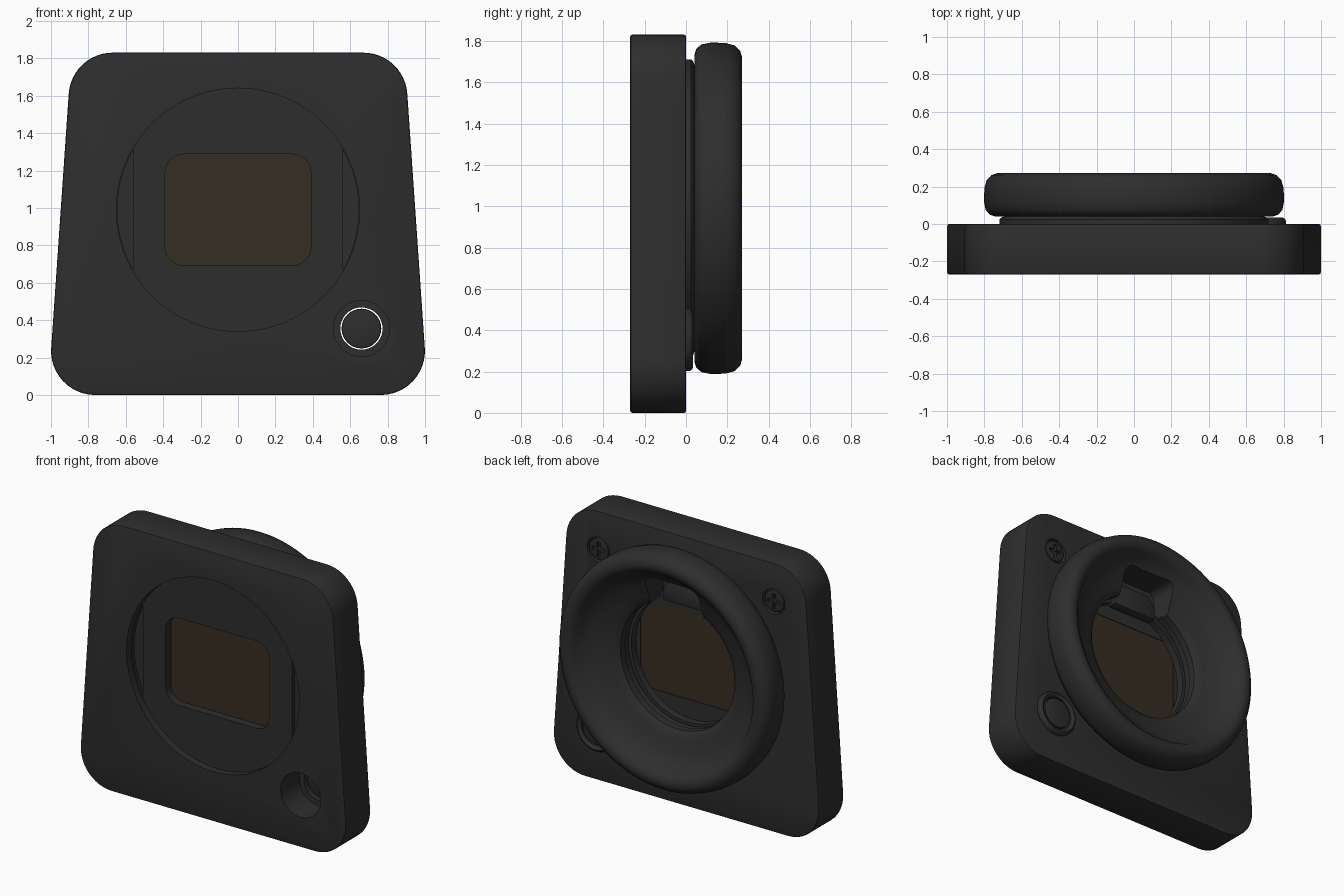
import bpy, bmesh, math
from mathutils import Vector

if "Cube" in bpy.data.objects:
    bpy.data.objects.remove(bpy.data.objects["Cube"])


def material(name, rgb):
    m = bpy.data.materials.new(name)
    m.use_nodes = True
    m.diffuse_color = (*rgb, 1)
    m.node_tree.nodes["Principled BSDF"].inputs["Base Color"].default_value = (*rgb, 1)
    return m


BLACK = material("matte black", (0.027, 0.027, 0.027))
AMBER = material("dark amber glass", (0.037, 0.026, 0.016))
CZ = 0.99                      # height of the optical axis
BUTTON = (0.66, 0.355)
TAU = 2 * math.pi


def finish(name, bm, mat):
    bmesh.ops.recalc_face_normals(bm, faces=bm.faces)
    mesh = bpy.data.meshes.new(name)
    bm.to_mesh(mesh)
    bm.free()
    mesh.materials.append(mat)
    ob = bpy.data.objects.new(name, mesh)
    bpy.context.collection.objects.link(ob)
    return ob


def rounded(corners, r, n=12):
    """Fillet every corner of an outline."""
    pts = [Vector(c) for c in corners]
    out = []
    for i, p in enumerate(pts):
        u = (pts[i - 1] - p).normalized()
        v = (pts[(i + 1) % len(pts)] - p).normalized()
        half = u.angle(v) / 2
        c = p + (u + v).normalized() * r / math.sin(half)
        a, b = p + u * r / math.tan(half) - c, p + v * r / math.tan(half) - c
        turn = a.angle_signed(b)
        a0 = math.atan2(a.y, a.x)
        for k in range(n + 1):
            t = a0 - turn * k / n
            out.append(c + Vector((math.cos(t), math.sin(t))) * r)
    return out


def rect(x, z, w, h):
    return [(x - w, z - h), (x + w, z - h), (x + w, z + h), (x - w, z + h)]


def prism(name, outline, y0, y1, mat=BLACK):
    """Extrude an x-z outline from y0 to y1."""
    bm = bmesh.new()
    face = bm.faces.new([bm.verts.new((p[0], y0, p[1])) for p in outline])
    ext = bmesh.ops.extrude_face_region(bm, geom=[face])["geom"]
    bmesh.ops.translate(bm, vec=(0, y1 - y0, 0),
                        verts=[g for g in ext if isinstance(g, bmesh.types.BMVert)])
    return finish(name, bm, mat)


def disc(name, centre, r, y0, y1, n=96):
    return prism(name, [(centre[0] + r * math.cos(TAU * k / n),
                         centre[1] + r * math.sin(TAU * k / n)) for k in range(n)], y0, y1)


def lathe(name, centre, profile, n=96):
    """Revolve a closed (radius, y) profile about an axis along y."""
    bm = bmesh.new()
    rings = []
    for k in range(n):
        c, s = math.cos(TAU * k / n), math.sin(TAU * k / n)
        rings.append([bm.verts.new((centre[0] + r * c, y, centre[1] + r * s)) for r, y in profile])
    m = len(profile)
    for k in range(n):
        a, b = rings[k], rings[(k + 1) % n]
        for j in range(m):
            bm.faces.new((a[j], a[(j + 1) % m], b[(j + 1) % m], b[j]))
    return finish(name, bm, BLACK)


def bake(ob):
    """Turn the modifier result into the mesh."""
    dg = bpy.context.evaluated_depsgraph_get()
    mesh = bpy.data.meshes.new_from_object(ob.evaluated_get(dg))
    ob.modifiers.clear()
    ob.data = mesh


def bevel(ob, width, segments=2):
    m = ob.modifiers.new("Bevel", 'BEVEL')
    m.width, m.segments, m.limit_method = width, segments, 'ANGLE'
    m.angle_limit = math.radians(40)
    bake(ob)


def cut(ob, *cutters):
    for c in cutters:
        m = ob.modifiers.new("Cut", 'BOOLEAN')
        m.operation, m.solver, m.object = 'DIFFERENCE', 'EXACT', c
        bake(ob)
        bpy.data.objects.remove(c)


# Tapered body with rounded corners
body = prism("body", rounded([(-1.016, 0), (1.016, 0), (0.89, 1.83), (-0.89, 1.83)], 0.235),
             -0.27, 0)
bevel(body, 0.01)

# Front recess, its two side pockets, window opening and rear bore
cut(body, disc("recess", (0, CZ), 0.65, -0.4, -0.22))
a = math.acos(0.56 / 0.645)
for side in (-1, 1):
    arc = [(side * 0.645 * math.cos(t), CZ + 0.645 * math.sin(t))
           for t in (a * (k / 12 - 1) for k in range(25))]
    cut(body, prism("pocket", arc, -0.3, -0.195))
window = rounded(rect(0, CZ, 0.39, 0.297), 0.1)
cut(body,
    prism("window_cut", window, -0.5, 0.2),
    disc("bore", (0, CZ), 0.46, -0.07, 0.3),
    prism("notch", rounded(rect(0, 1.4, 0.2, 0.18), 0.06), -0.04, 0.3),
    disc("button_well", BUTTON, 0.15, -0.5, -0.07, 48),
    disc("button_hole", BUTTON, 0.113, -0.2, 0.2, 48))

# Tinted window pane
prism("window_pane", window, -0.165, -0.075, AMBER)

# Rear mounting ring and soft eyecup, both notched at the top
mount = lathe("mount_ring", (0, CZ),
              [(0.44, -0.01), (0.72, -0.01), (0.72, 0.025), (0.71, 0.035), (0.68, 0.045), (0.44, 0.045)])
eyecup = lathe("eyecup", (0, CZ),
               [(0.43, 0.04), (0.74, 0.04), (0.772, 0.05), (0.793, 0.075), (0.802, 0.12),
                (0.8, 0.19), (0.788, 0.235), (0.762, 0.262), (0.73, 0.272), (0.7, 0.265),
                (0.675, 0.245), (0.655, 0.21), (0.62, 0.175), (0.56, 0.145), (0.49, 0.12),
                (0.445, 0.105), (0.43, 0.09)])
for part in (mount, eyecup):
    cut(part, prism("notch", rounded(rect(0, 1.4, 0.2, 0.18), 0.06), -0.1, 0.5))

# Inner step of the bore and the latch tab in the notch
lathe("bore_step", (0, CZ), [(0.425, -0.072), (0.462, -0.072), (0.462, -0.02), (0.425, -0.02)])
tab = prism("latch_tab", [(-0.17, 1.36), (0.17, 1.36), (0.17, 1.44), (0.11, 1.52),
                          (-0.11, 1.52), (-0.17, 1.44)], -0.06, 0.01)
bevel(tab, 0.012)

# Push button with its raised collar
lathe("button_collar", BUTTON,
      [(0.113, -0.01), (0.153, -0.01), (0.153, 0.015), (0.146, 0.028), (0.135, 0.034),
       (0.122, 0.03), (0.113, 0.02)], 48)
button = disc("button", BUTTON, 0.106, -0.05, 0.024, 48)
bevel(button, 0.01)

# Cross-head screws in the upper rear corners
for side, label in ((-1, "right"), (1, "left")):
    spot = (side * 0.66, 1.57)
    cut(body, disc("screw_seat", spot, 0.085, -0.035, 0.1, 48))
    screw = disc(label + "_screw", spot, 0.073, -0.04, -0.003, 48)
    bevel(screw, 0.008)
    cut(screw,
        prism("slot", rect(*spot, 0.05, 0.012), -0.025, 0.1),
        prism("slot", rect(*spot, 0.012, 0.05), -0.025, 0.1))

# Smooth the curved surfaces and keep the edges crisp
bpy.ops.object.select_all(action='DESELECT')
for ob in bpy.context.scene.objects:
    if ob.type == 'MESH':
        ob.select_set(True)
        bpy.context.view_layer.objects.active = ob
bpy.ops.object.shade_smooth_by_angle(angle=math.radians(35))
